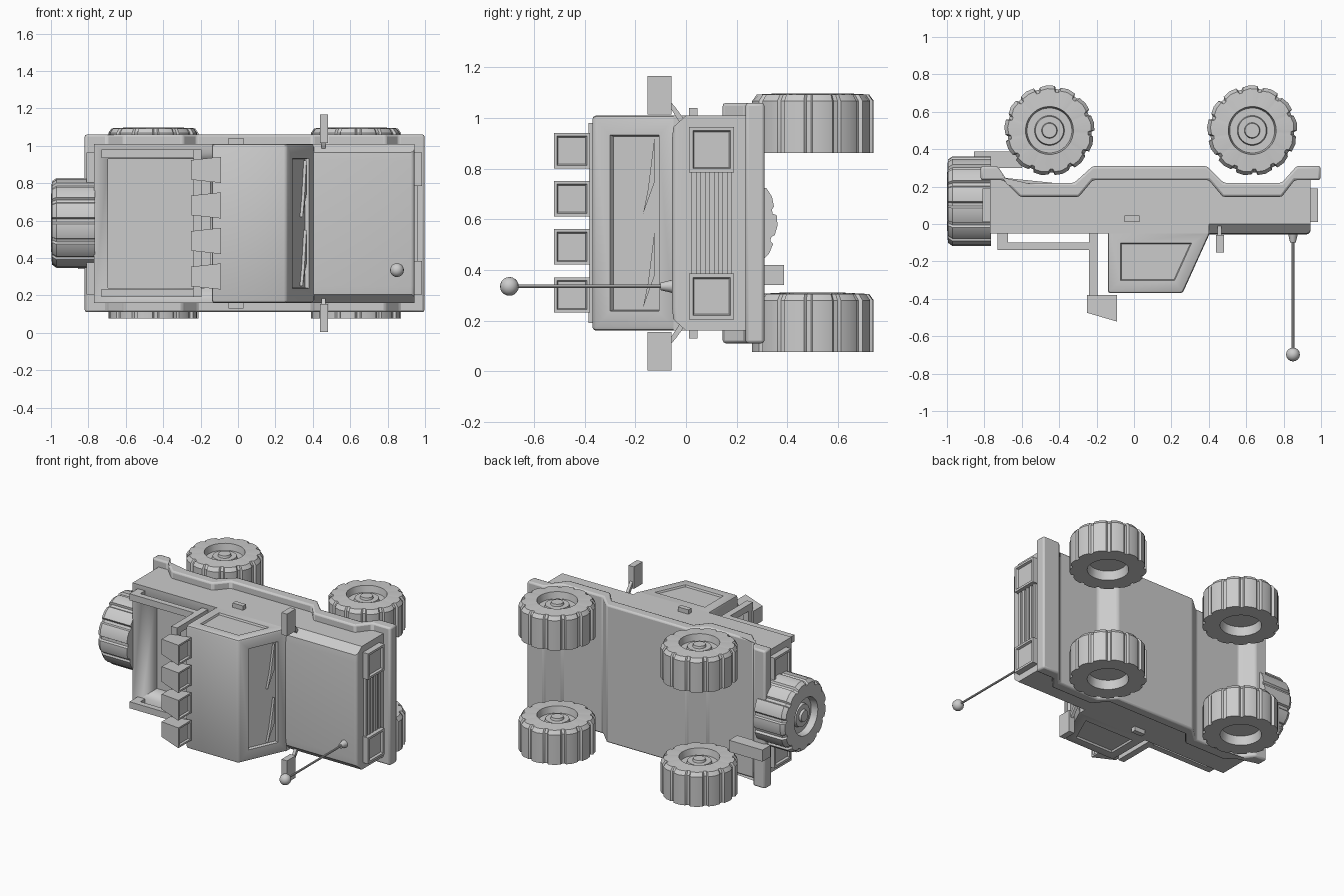
import bpy, bmesh
from math import pi, cos, sin
from mathutils import Vector, Matrix

if "Cube" in bpy.data.objects:
    bpy.data.objects.remove(bpy.data.objects["Cube"])

MID = 0.585  # mirror plane height: the truck lies with its width along z


def finish(name, bm, bevel=0.0, segs=2):
    bmesh.ops.recalc_face_normals(bm, faces=bm.faces)
    me = bpy.data.meshes.new(name)
    bm.to_mesh(me)
    bm.free()
    ob = bpy.data.objects.new(name, me)
    bpy.context.collection.objects.link(ob)
    if bevel:
        m = ob.modifiers.new("bevel", 'BEVEL')
        m.width, m.segments, m.limit_method = bevel, segs, 'ANGLE'
    bpy.ops.object.select_all(action='DESELECT')
    bpy.context.view_layer.objects.active = ob
    ob.select_set(True)
    bpy.ops.object.shade_smooth_by_angle(angle=0.6)
    return ob


def prism_bm(pts, a, b, axis='z'):
    """Extrude an xy outline along z, or a yz outline along x."""
    bm = bmesh.new()
    at = (lambda p, h: (p[0], p[1], h)) if axis == 'z' else (lambda p, h: (h, p[0], p[1]))
    f = bm.faces.new([bm.verts.new(at(p, a)) for p in pts])
    ext = bmesh.ops.extrude_face_region(bm, geom=[f])
    shift = Vector(at((0, 0), b - a))
    bmesh.ops.translate(bm, vec=shift, verts=[v for v in ext['geom'] if isinstance(v, bmesh.types.BMVert)])
    bmesh.ops.recalc_face_normals(bm, faces=bm.faces)
    return bm


def rect(x0, x1, y0, y1):
    return [(x0, y0), (x1, y0), (x1, y1), (x0, y1)]


def box_bm(x0, x1, y0, y1, z0, z1):
    return prism_bm(rect(x0, x1, y0, y1), z0, z1)


def box(name, *dims, bevel=0.0):
    return finish(name, box_bm(*dims), bevel)


def panel(bm, normal, width, depth):
    """Recess the largest face pointing along normal."""
    n = Vector(normal).normalized()
    f = max((f for f in bm.faces if f.normal.dot(n) > 0.95), key=lambda f: f.calc_area())
    bmesh.ops.inset_region(bm, faces=[f], thickness=width, use_even_offset=True)
    bmesh.ops.inset_region(bm, faces=[f], thickness=0.005, depth=-depth, use_even_offset=True)


def sides(half0, half1):
    """Matching z ranges on both sides of the mirror plane."""
    return [(MID + half0, MID + half1), (MID - half1, MID - half0)]


# lower body with wheel arches and open cargo bed
body_pts = [(-0.77, -0.05), (0.40, -0.05), (0.40, 0), (0.944, 0), (0.944, 0.27), (0.87, 0.27),
            (0.79, 0.18), (0.47, 0.18), (0.40, 0.27), (-0.23, 0.27), (-0.31, 0.18),
            (-0.63, 0.18), (-0.71, 0.27), (-0.77, 0.27)]
body = finish("body", prism_bm(body_pts, 0.16, 1.01))
cutter = box("bed_cutter", -0.695, -0.15, -0.2, 0.11, 0.24, 0.93)
cutter.hide_render = True
cutter.hide_set(True)
cut = body.modifiers.new("bed", 'BOOLEAN')
cut.object, cut.operation, cut.solver = cutter, 'DIFFERENCE', 'EXACT'

# hood with chamfered sides
hood_pts = [(0, 0.16), (-0.05, 0.205), (-0.055, 0.25), (-0.055, 0.92), (-0.05, 0.965), (0, 1.01)]
hood = prism_bm(hood_pts, 0.36, 0.944, 'x')
edges = [e for e in hood.edges if all(v.co.x > 0.9 and v.co.y < -0.04 for v in e.verts)]
bmesh.ops.bevel(hood, geom=edges, offset=0.02, segments=3, profile=0.5, affect='EDGES')
finish("hood", hood)

# cab with recessed windows
cab = prism_bm([(-0.14, -0.05), (-0.14, -0.37), (0.26, -0.37), (0.405, -0.05)], 0.16, 1.01)
edges = [e for e in cab.edges if any(v.co.y < -0.1 for v in e.verts)]
bmesh.ops.bevel(cab, geom=edges, offset=0.015, segments=2, profile=0.5, affect='EDGES')
for n in ((0, 0, 1), (0, 0, -1)):
    panel(cab, n, 0.052, 0.012)
panel(cab, (0.32, -0.145, 0), 0.062, 0.02)
finish("cab", cab)

# wipers lying on the windshield
for i, z in enumerate((0.62, 0.25)):
    w = prism_bm([(-0.17, z), (-0.123, z + 0.13), (-0.125, z + 0.3), (-0.15, z + 0.1)], 0, 0.015, 'x')
    for v in w.verts:
        v.co.x += 0.385 + (v.co.y + 0.05) * 0.45
    finish(f"wiper_{i}", w)

# fender strip running over both arches and forming the bumpers
top = [(-0.82, 0.31), (-0.73, 0.31), (-0.67, 0.22), (-0.32, 0.22), (-0.22, 0.31), (0.39, 0.31),
       (0.48, 0.22), (0.79, 0.22), (0.87, 0.31), (0.997, 0.31)]
low = [(0.997, 0.235), (0.86, 0.235), (0.79, 0.145), (0.475, 0.145), (0.40, 0.235),
       (-0.22, 0.235), (-0.295, 0.145), (-0.61, 0.145), (-0.70, 0.235), (-0.82, 0.235)]
strip = prism_bm(top + low, 0.11, 1.06)
finish("fender_strip", strip, 0.012)
fender_cut = finish("fender_cutter", box_bm(-0.69, -0.16, 0, 0.109, 0.241, 0.929))
fender_cut.hide_render = True
fender_cut.hide_set(True)

# grille bars
for i in range(5):
    y = 0.022 + i * 0.035
    box(f"grille_bar_{i}", 0.93, 0.96, y, y + 0.02, 0.385, 0.785)

# headlights and tail lights with recessed lenses
for i, (z0, z1) in enumerate(sides(0.2, 0.38)):
    for name, x0, x1, n in (("headlight", 0.93, 0.985, 1), ("tail_light", -0.81, -0.76, -1)):
        lamp = box_bm(x0, x1, 0.012, 0.19, z0, z1)
        panel(lamp, (n, 0, 0), 0.015, 0.015)
        finish(f"{name}_{i}", lamp)

# door handles, mirrors and mirror arms
for i, s in enumerate((1, -1)):
    z = lambda d: MID + s * d
    box(f"door_handle_{i}", -0.05, 0.03, 0.012, 0.045, *sorted((z(0.42), z(0.455))))
    box(f"mirror_{i}", 0.438, 0.48, -0.152, -0.058, *sorted((z(0.43), z(0.582))))
    arm = [(-0.065, z(0.485)), (-0.04, z(0.455)), (0.0, z(0.40)), (-0.02, z(0.39)), (-0.065, z(0.46))]
    finish(f"mirror_arm_{i}", prism_bm(arm, 0.447, 0.468, 'x'))

# roll frame: side rails with posts, joined by a crossbar
rail = [(-0.73, -0.04), (-0.73, -0.14), (-0.24, -0.14), (-0.24, -0.385), (-0.195, -0.385),
        (-0.195, -0.04), (-0.24, -0.04), (-0.24, -0.10), (-0.675, -0.10), (-0.675, -0.04)]
for i, (z0, z1) in enumerate(sides(0.35, 0.395)):
    finish(f"roll_rail_{i}", prism_bm(rail, z0, z1))
box("roll_crossbar", -0.239, -0.196, -0.384, -0.34, 0.20, 0.97)

# four roof lamps, flaring towards the front
for i in range(4):
    zc = 0.301 + i * 0.19
    lamp = prism_bm([(-0.25, -0.38), (-0.09, -0.38), (-0.09, -0.522), (-0.25, -0.475)], zc - 0.07, zc + 0.07)
    for v in lamp.verts:
        if v.co.x < -0.2:
            v.co.z = zc + (v.co.z - zc) * 0.75
    panel(lamp, (1, 0, 0), 0.012, 0.012)
    finish(f"roof_lamp_{i}", lamp)

# antenna: base, rod and ball
ant = bmesh.new()
for r1, r2, y0, y1, n in ((0.028, 0.015, -0.045, -0.10, 16), (0.007, 0.007, -0.09, -0.70, 8)):
    mat = Matrix.Translation((0.85, (y0 + y1) / 2, 0.335)) @ Matrix.Rotation(pi / 2, 4, 'X')
    bmesh.ops.create_cone(ant, cap_ends=True, segments=n, radius1=r1, radius2=r2, depth=y0 - y1, matrix=mat)
bmesh.ops.create_uvsphere(ant, u_segments=16, v_segments=10, radius=0.037,
                          matrix=Matrix.Translation((0.85, -0.698, 0.335)))
finish("antenna", ant)

# exhaust
box("exhaust", -0.855, -0.60, 0.30, 0.388, 0.34, 0.42)


def wheel(name, matrix):
    """Knobbly tyre with stepped hub, axis z, hub facing +z, from 0 to 0.235."""
    bm = bmesh.new()
    knobs = 13
    spots = [(k + o, r) for k in range(knobs)
             for o, r in ((0, 0.24), (0.36, 0.242), (0.7, 0.236), (0.78, 0.225), (0.94, 0.225))]
    # (radius or None for the tread, tread offset, height)
    rings = [(0.001, 0, 0.06), (0.12, 0, 0.06), (0.13, 0, 0), (None, 0, 0), (None, 0, 0.205),
             (None, -0.018, 0.23), (0.128, 0, 0.235), (0.12, 0, 0.19), (0.08, 0, 0.19),
             (0.075, 0, 0.21), (0.042, 0, 0.21), (0.038, 0, 0.225), (0.001, 0, 0.225)]
    loops = [[bm.verts.new(((r or t + o) * cos(2 * pi * a / knobs), (r or t + o) * sin(2 * pi * a / knobs), h))
              for a, t in spots] for r, o, h in rings]
    n = len(spots)
    for p, q in zip(loops, loops[1:]):
        for i in range(n):
            bm.faces.new((p[i], p[(i + 1) % n], q[(i + 1) % n], q[i]))
    bm.faces.new(loops[0])
    bm.faces.new(loops[-1])
    bm.transform(matrix)
    finish(name, bm)


# four road wheels, and the spare on the tailgate
for end, x in (("front", 0.632), ("rear", -0.452)):
    for side, z in (("low", 0.075), ("high", 0.863)):
        wheel(f"{end}_wheel_{side}", Matrix.Translation((x, 0.5, z)))
wheel("spare_wheel", Matrix.Translation((-0.765, 0.12, 0.588)) @ Matrix.Rotation(-pi / 2, 4, 'Y'))
